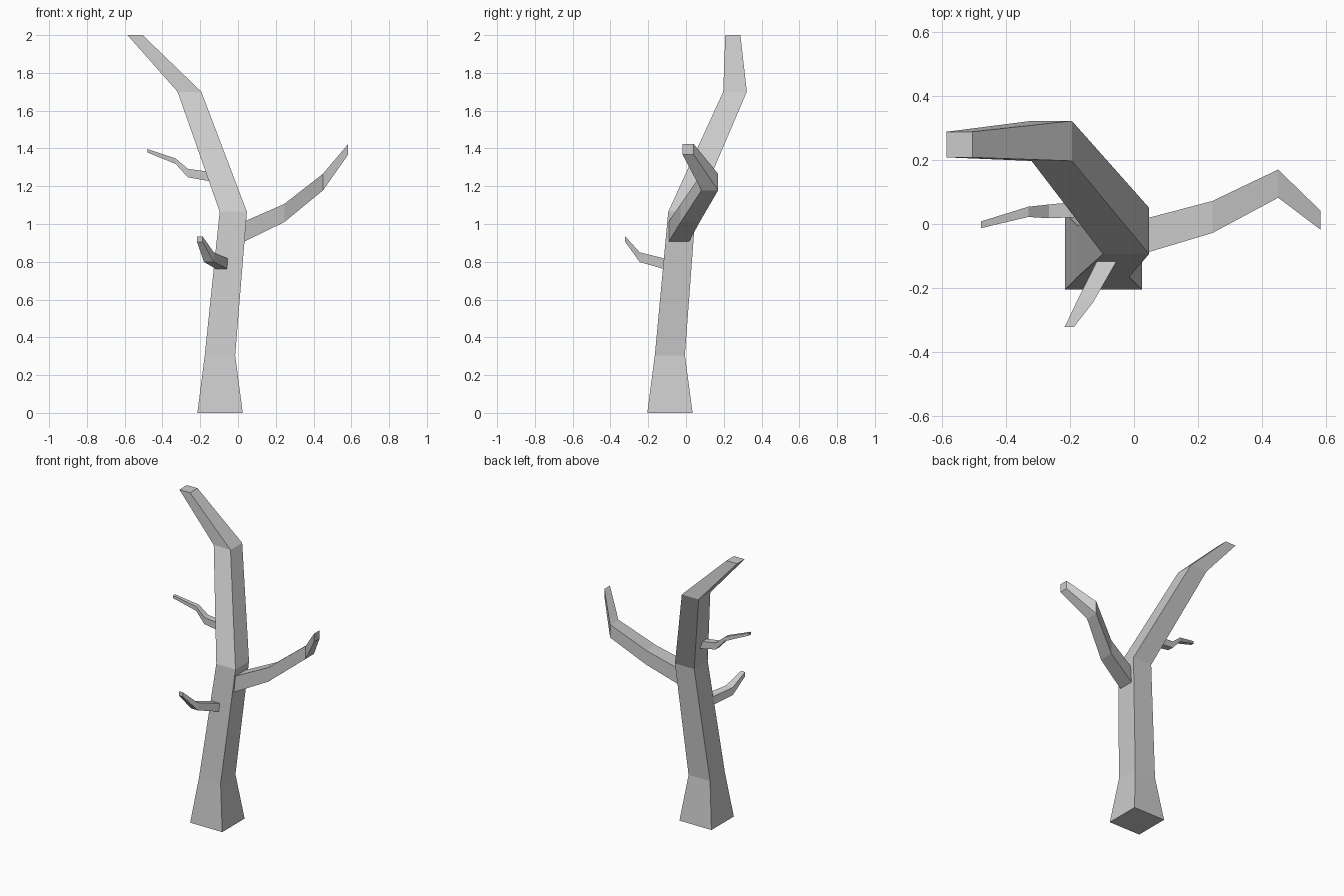
import bpy
import bmesh
from mathutils import Vector


def limb(name, axis, rings):
    """Square-sectioned limb; each ring is (position along axis, u0, u1, v0, v1)
    with u, v the two other axes in order."""
    bm = bmesh.new()
    others = [i for i in range(3) if i != axis]
    loops = []
    for pos, u0, u1, v0, v1 in rings:
        loop = []
        for u, v in ((u0, v0), (u1, v0), (u1, v1), (u0, v1)):
            co = Vector((0, 0, 0))
            co[axis], co[others[0]], co[others[1]] = pos, u, v
            loop.append(bm.verts.new(co))
        loops.append(loop)
    for a, b in zip(loops, loops[1:]):
        for i in range(4):
            j = (i + 1) % 4
            bm.faces.new((a[i], a[j], b[j], b[i]))
    bm.faces.new(loops[0])
    bm.faces.new(loops[-1])
    bmesh.ops.recalc_face_normals(bm, faces=bm.faces)
    mesh = bpy.data.meshes.new(name)
    bm.to_mesh(mesh)
    bm.free()
    obj = bpy.data.objects.new(name, mesh)
    bpy.context.collection.objects.link(obj)
    return obj


X, Y, Z = 0, 1, 2

# Trunk: flared foot, bend, leaning top
limb("trunk", Z, [
    (0.00, -0.215, 0.025, -0.205, 0.035),
    (0.305, -0.176, -0.015, -0.165, -0.006),
    (1.065, -0.097, 0.047, -0.094, 0.051),
    (1.70, -0.320, -0.194, 0.197, 0.322),
    (2.00, -0.585, -0.505, 0.208, 0.288),
])

# Large branch on the right
limb("right_branch", X, [
    (0.025, -0.094, 0.014, 0.903, 1.010),
    (0.245, -0.028, 0.072, 1.010, 1.106),
    (0.450, 0.082, 0.170, 1.178, 1.266),
    (0.583, -0.018, 0.041, 1.367, 1.423),
])

# Small branch at the front
limb("front_branch", Y, [
    (-0.105, -0.110, -0.048, 0.758, 0.815),
    (-0.245, -0.180, -0.128, 0.799, 0.850),
    (-0.322, -0.217, -0.188, 0.905, 0.935),
])

# Thin twig on the left
limb("left_twig", X, [
    (-0.140, 0.023, 0.073, 1.225, 1.275),
    (-0.265, 0.018, 0.061, 1.247, 1.292),
    (-0.330, 0.022, 0.054, 1.318, 1.347),
    (-0.478, -0.013, 0.008, 1.378, 1.396),
])
